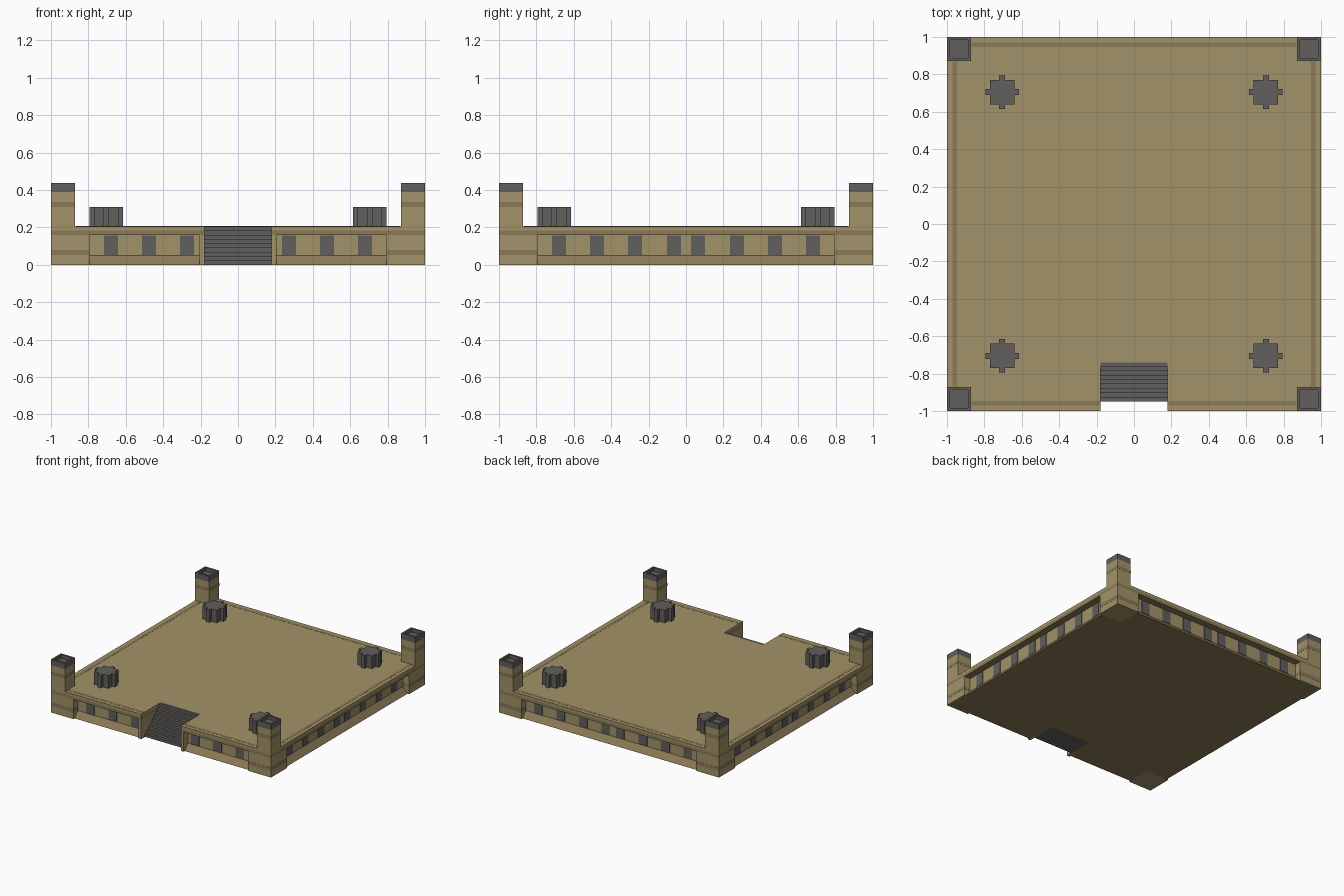
import bpy, bmesh

if "Cube" in bpy.data.objects:
    bpy.data.objects.remove(bpy.data.objects["Cube"])


def material(name, rgb):
    m = bpy.data.materials.new(name)
    m.diffuse_color = (*rgb, 1)
    m.use_nodes = True
    m.node_tree.nodes["Principled BSDF"].inputs["Base Color"].default_value = m.diffuse_color
    return m


SAND = material("sandstone", (0.36, 0.29, 0.14))
TRIM = material("brown_trim", (0.26, 0.195, 0.095))
DARK = material("dark_stone", (0.12, 0.115, 0.11))


def finish(name, bm, mat):
    bmesh.ops.recalc_face_normals(bm, faces=bm.faces)
    me = bpy.data.meshes.new(name)
    bm.to_mesh(me)
    bm.free()
    me.materials.append(mat)
    ob = bpy.data.objects.new(name, me)
    bpy.context.collection.objects.link(ob)
    return ob


def loft(name, loops, mat):
    """Skin a stack of matching closed loops and cap both ends."""
    bm = bmesh.new()
    rings = [[bm.verts.new(p) for p in loop] for loop in loops]
    n = len(rings[0])
    for a, b in zip(rings, rings[1:]):
        for i in range(n):
            j = (i + 1) % n
            bm.faces.new((a[i], a[j], b[j], b[i]))
    bm.faces.new(rings[0][::-1])
    bm.faces.new(rings[-1])
    return finish(name, bm, mat)


def box(name, x0, x1, y0, y1, z0, z1, mat):
    x0, x1 = sorted((x0, x1))
    y0, y1 = sorted((y0, y1))
    pts = [(x0, y0), (x1, y0), (x1, y1), (x0, y1)]
    return loft(name, [[(x, y, z) for x, y in pts] for z in (z0, z1)], mat)


SW, SY = 0.18, -0.74  # stair half width and back of the stair notch


def outline(h, z):
    pts = [(-h, -h), (-SW, -h), (-SW, SY), (SW, SY), (SW, -h), (h, -h), (h, h), (-h, h)]
    return [(x, y, z) for x, y in pts]


# Platform: sloped plinth, recessed wall, overhanging slab with a trim course
loft("plinth", [outline(0.985, 0), outline(0.945, 0.05)], TRIM)
loft("recessed_wall", [outline(0.945, 0.05), outline(0.945, 0.16)], SAND)
loft("slab_trim", [outline(1, 0.16), outline(1, 0.183)], TRIM)
loft("slab_top", [outline(1, 0.183), outline(1, 0.205)], SAND)

# Stairs
N = 9
profile = [(SY, 0), (-0.95, 0)]
run = (SY + 0.95) / N
for i in range(N):
    z = 0.205 * (i + 1) / N
    profile += [(-0.95 + i * run, z), (-0.95 + (i + 1) * run, z)]
loft("stairs", [[(x, y, z) for y, z in profile] for x in (-SW, SW)], DARK)

# Inlaid border on the slab top
for s in (-1, 1):
    box("border_side", s * 0.97, s * 0.947, -0.87, 0.87, 0.2, 0.206, TRIM)
    box("border_front", s * 0.87, s * SW, -0.97, -0.947, 0.2, 0.206, TRIM)
    box("stair_jamb", s * SW, s * 0.205, -1, -0.93, 0, 0.16, SAND)
box("border_back", -0.87, 0.87, 0.947, 0.97, 0.2, 0.206, TRIM)

# Dark wall panels
for s in (-1, 1):
    for c in (0.065, 0.272, 0.477, 0.68):
        a, b = s * c - 0.0375, s * c + 0.0375
        for t in (-1, 1):
            box("side_panel", t * 0.93, t * 0.949, a, b, 0.052, 0.157, DARK)
        box("back_panel", a, b, 0.93, 0.949, 0.052, 0.157, DARK)
        if c > 0.2:
            box("front_panel", a, b, -0.949, -0.93, 0.052, 0.157, DARK)

# Corner posts and floor pedestals
for sx in (-1, 1):
    for sy in (-1, 1):
        def corner(name, inner, z0, z1, mat, outer=1.0):
            return box(name, sx * outer, sx * inner, sy * outer, sy * inner, z0, z1, mat)

        corner("corner_base", 0.795, 0, 0.16, SAND)
        corner("corner_base_band", 0.794, 0.053, 0.08, TRIM, 1.001)
        corner("post", 0.872, 0.205, 0.39, SAND)
        corner("post_band", 0.871, 0.31, 0.335, TRIM, 1.001)

        # Cap with a sunken square top
        cap = corner("post_cap", 0.872, 0.39, 0.437, DARK)
        bm = bmesh.new()
        bm.from_mesh(cap.data)
        top = max(bm.faces, key=lambda f: f.calc_center_median().z)
        bmesh.ops.inset_region(bm, faces=[top], thickness=0.022)
        for v in top.verts:
            v.co.z -= 0.0001
        wall = bmesh.ops.extrude_discrete_faces(bm, faces=[top])
        for v in wall["faces"][0].verts:
            v.co.z -= 0.028
        bm.to_mesh(cap.data)
        bm.free()

        # Square pedestal with a rib on each side, as one cross-section
        q = [(0.065, -0.065), (0.065, -0.016), (0.09, -0.016), (0.09, 0.016), (0.065, 0.016)]
        pts = []
        for k in range(4):
            pts += q
            q = [(-y, x) for x, y in q]
        loft("pedestal", [[(sx * 0.705 + x, sy * 0.705 + y, z) for x, y in pts]
                          for z in (0.203, 0.31)], DARK)
